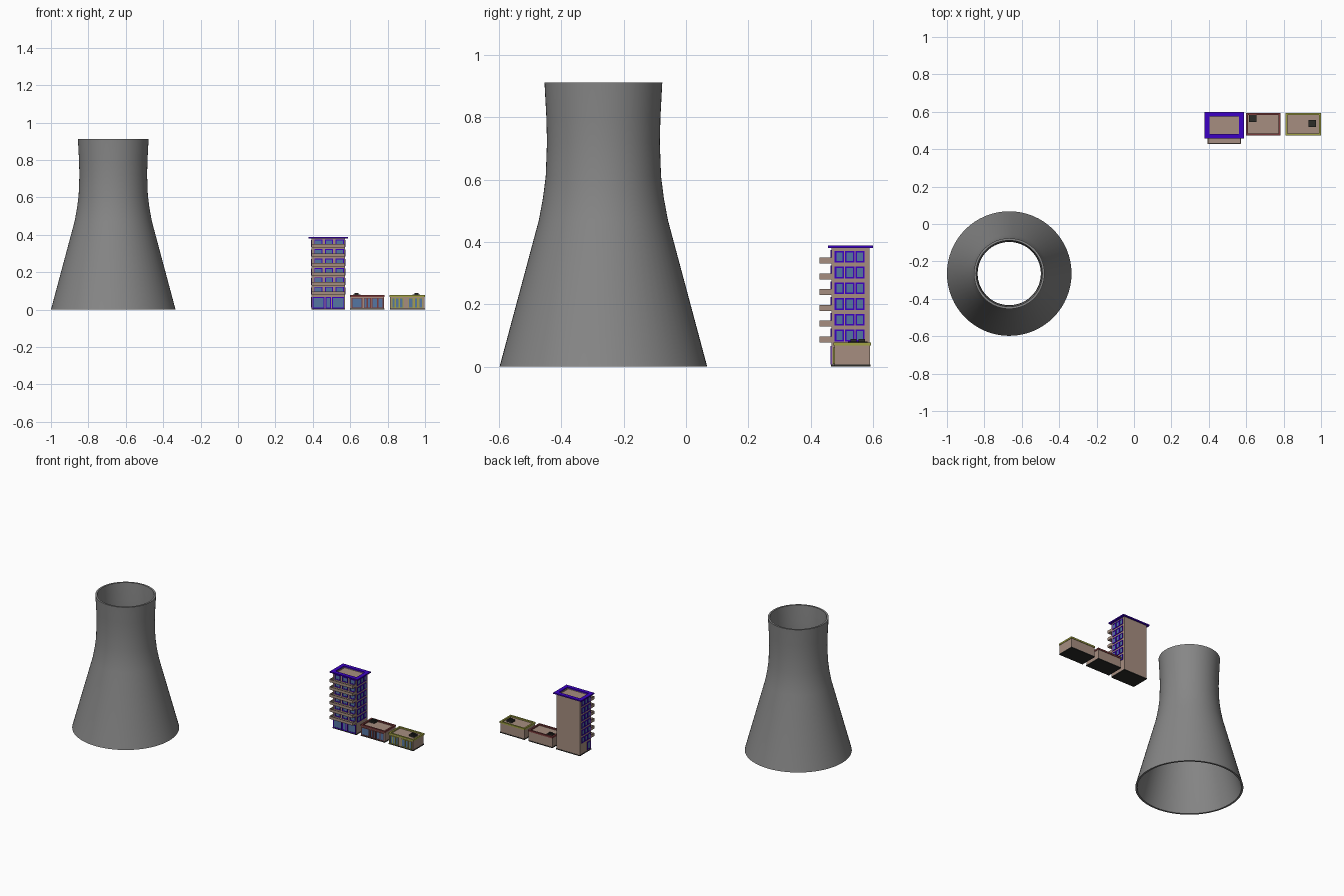
import bpy, bmesh, math

if "Cube" in bpy.data.objects:
    bpy.data.objects.remove(bpy.data.objects["Cube"])

def material(name, col):
    m = bpy.data.materials.new(name)
    m.diffuse_color = (*col, 1)
    m.use_nodes = True
    m.node_tree.nodes["Principled BSDF"].inputs["Base Color"].default_value = m.diffuse_color
    return m

BROWN = material("tan_wall", (0.38, 0.27, 0.215))
BLUE = material("violet_trim", (0.045, 0.0, 0.55))
GLASS = material("glass", (0.09, 0.18, 0.36))
RED = material("red_trim", (0.2, 0.045, 0.045))
OLIVE = material("olive_trim", (0.36, 0.36, 0.06))
DARK = material("dark", (0.025, 0.025, 0.022))

def build(name, boxes, mat):
    """One object from a list of (x0, x1, y0, y1, z0, z1) boxes."""
    bm = bmesh.new()
    for x0, x1, y0, y1, z0, z1 in boxes:
        for v in bmesh.ops.create_cube(bm, size=1)["verts"]:
            v.co = (x0 + (v.co.x + .5) * (x1 - x0),
                    y0 + (v.co.y + .5) * (y1 - y0),
                    z0 + (v.co.z + .5) * (z1 - z0))
    me = bpy.data.meshes.new(name)
    bm.to_mesh(me)
    bm.free()
    me.materials.append(mat)
    ob = bpy.data.objects.new(name, me)
    bpy.context.collection.objects.link(ob)
    return ob

def ring(x0, x1, y0, y1, z0, z1, t):
    """Four boxes forming a rectangular rim in plan."""
    return [(x0, x1, y0, y0 + t, z0, z1), (x0, x1, y1 - t, y1, z0, z1),
            (x0, x0 + t, y0 + t, y1 - t, z0, z1), (x1 - t, x1, y0 + t, y1 - t, z0, z1)]

def window(frames, panes, a0, a1, z0, z1, plane, side, t=0.005):
    """Framed pane on the front ('f'), left ('l') or right ('r') wall."""
    def put(u0, u1, w0, w1, d):
        if side == 'f':
            return (u0, u1, plane - d, plane + 0.002, w0, w1)
        if side == 'l':
            return (plane - d, plane + 0.002, u0, u1, w0, w1)
        return (plane - 0.002, plane + d, u0, u1, w0, w1)
    frames += [put(a0, a1, z0, z0 + t, .004), put(a0, a1, z1 - t, z1, .004),
               put(a0, a0 + t, z0 + t, z1 - t, .004), put(a1 - t, a1, z0 + t, z1 - t, .004)]
    panes.append(put(a0 + t, a1 - t, z0 + t, z1 - t, .002))

# Cooling tower: open shell lathed from a waisted profile
N, T = 64, 0.012
outer = [(0.333, 0), (0.207, 0.47), (0.194, 0.54), (0.185, 0.61), (0.181, 0.72), (0.183, 0.80), (0.189, 0.912)]
profile = outer + [(r - T, z) for r, z in reversed(outer)]
bm = bmesh.new()
rows = [[bm.verts.new((r * math.cos(2 * math.pi * i / N), r * math.sin(2 * math.pi * i / N), z))
         for i in range(N)] for r, z in profile]
for k, a in enumerate(rows):
    b = rows[(k + 1) % len(rows)]
    for i in range(N):
        j = (i + 1) % N
        bm.faces.new((a[i], a[j], b[j], b[i]))
bmesh.ops.recalc_face_normals(bm, faces=bm.faces)
me = bpy.data.meshes.new("cooling_tower")
bm.to_mesh(me)
bm.free()
tower = bpy.data.objects.new("cooling_tower", me)
bpy.context.collection.objects.link(tower)
tower.location = (-0.667, -0.265, 0)
me.materials.append(material("concrete", (0.24, 0.24, 0.24)))
bpy.context.view_layer.objects.active = tower
tower.select_set(True)
bpy.ops.object.shade_smooth_by_angle(angle=math.radians(40))

# Tall block: body, plinth and overhanging roof rim around a sunken deck
X0, X1, Y0, Y1 = 0.394, 0.571, 0.467, 0.589
build("tower_block_body", [(X0, X1, Y0, Y1, 0.003, 0.375)], BROWN)
build("tower_block_plinth", [(X0 - .002, X1 + .002, Y0 - .002, Y1 + .002, 0, 0.006)], DARK)
build("tower_block_roof_rim", ring(0.377, 0.588, 0.456, 0.600, 0.380, 0.388, 0.026), BLUE)
build("tower_block_parapet", ring(X0, X1, Y0, Y1, 0.375, 0.381, 0.012), BROWN)

# Tall block: windows and balconies on six storeys
frames, panes, balconies = [], [], []
for f in range(6):
    z = 0.078 + f * 0.0505
    for x0, x1 in ((0.408, 0.452), (0.466, 0.508), (0.522, 0.566)):
        window(frames, panes, x0, x1, z + .01, z + .044, Y0, 'f')
    for c in range(3):
        y = 0.477 + c * 0.033
        window(frames, panes, y, y + .030, z + .003, z + .041, X0, 'l')
        window(frames, panes, y, y + .030, z + .003, z + .041, X1, 'r')
    # balcony tray: floor, front wall and two end walls
    balconies += [(X0, X1, 0.428, Y0, z, z + .005),
                  (X0, X1, 0.428, 0.433, z + .005, z + .019),
                  (X0, X0 + .005, 0.433, Y0, z + .005, z + .019),
                  (X1 - .005, X1, 0.433, Y0, z + .005, z + .019)]
for x0, x1 in ((0.398, 0.463), (0.467, 0.498), (0.503, 0.568)):
    window(frames, panes, x0, x1, 0.007, 0.066, Y0, 'f')
window(frames, panes, 0.477, 0.51, 0.012, 0.066, X0, 'l')
build("tower_block_window_frames", frames, BLUE)
build("tower_block_panes", panes, GLASS)
build("tower_block_balconies", balconies, BROWN)

# Two low shops: walls, coloured roof rim, shop front and roof unit
def shop(name, x0, x1, trim, openings, ux, uy):
    y0, y1 = 0.473, 0.593
    build(name + "_body", [(x0 + .003, x1 - .003, y0 + .003, y1 - .003, 0.003, 0.069)], BROWN)
    build(name + "_plinth", [(x0 + .001, x1 - .001, y0 + .001, y1 - .001, 0, 0.006)], DARK)
    build(name + "_roof_rim", ring(x0, x1, y0, y1, 0.067, 0.078, 0.011), trim)
    fr, pa = [], []
    for a, b in openings:
        window(fr, pa, x0 + a, x0 + b, 0.008, 0.062, y0 + .003, 'f', 0.004)
    build(name + "_front_frames", fr, trim)
    build(name + "_front_panes", pa, GLASS)
    # box with a raised square fan collar
    build(name + "_roof_unit", [(ux, ux + .04, uy, uy + .036, 0.069, 0.080)]
          + ring(ux + .009, ux + .031, uy + .008, uy + .028, 0.080, 0.088, .004), DARK)

shop("red_shop", 0.599, 0.784, RED,
     ((0.008, 0.066), (0.074, 0.093), (0.093, 0.112), (0.116, 0.147), (0.147, 0.178)), 0.614, 0.546)
shop("yellow_shop", 0.811, 1.0, OLIVE,
     ((0.010, 0.031), (0.031, 0.052), (0.052, 0.073), (0.100, 0.127), (0.130, 0.151), (0.155, 0.176)), 0.934, 0.519)
